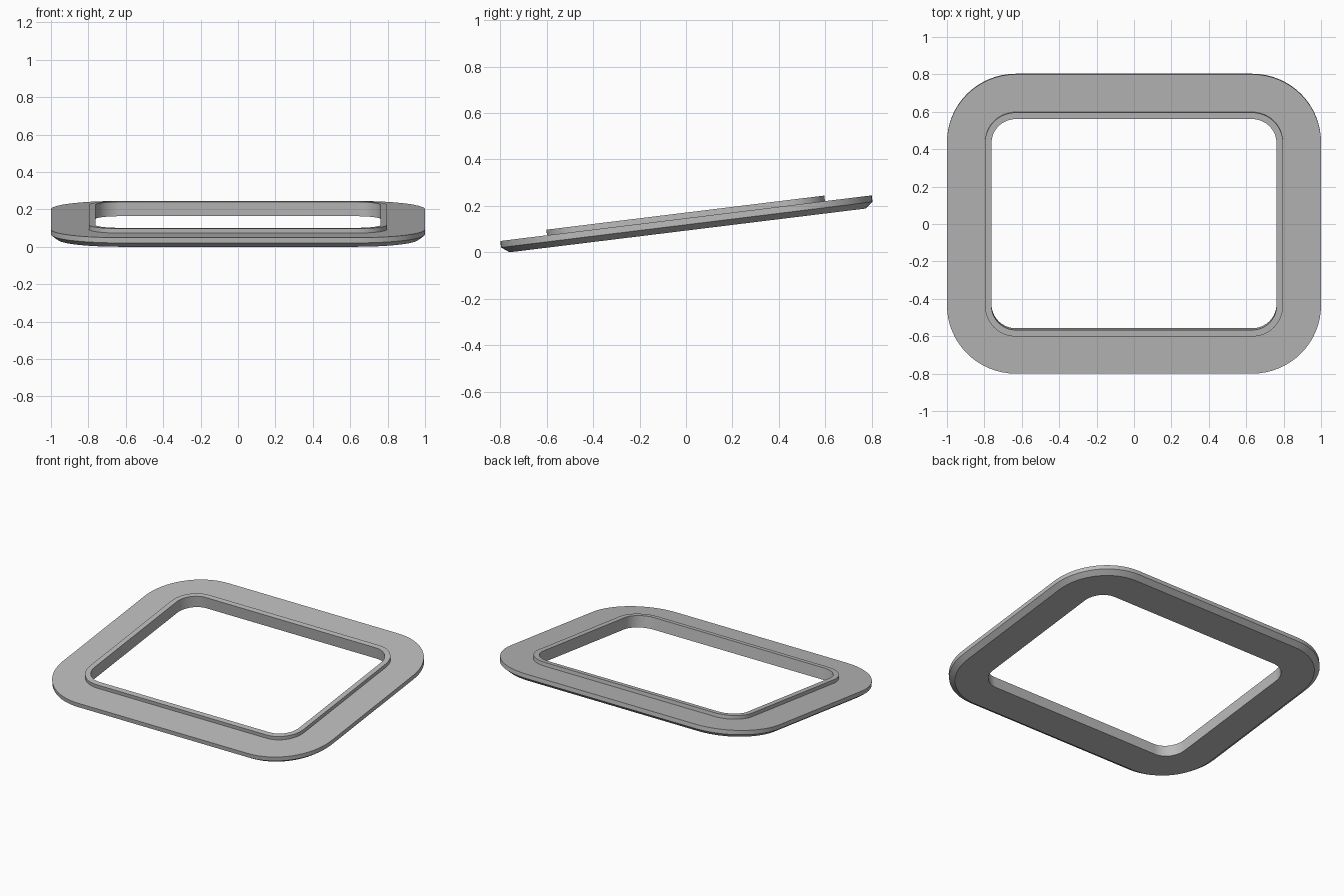
import bpy, bmesh, math
from mathutils import Matrix

old = bpy.data.objects.get("Cube")
if old:
    bpy.data.objects.remove(old, do_unlink=True)

# Material
grey = bpy.data.materials.new("satin grey")
grey.use_nodes = True
colour = (0.5, 0.5, 0.5, 1)
grey.diffuse_color = colour
grey.node_tree.nodes["Principled BSDF"].inputs["Base Color"].default_value = colour

CORNER_X, CORNER_Y = 0.632, 0.438   # shared centres of all corner arcs
STEPS = 16                          # segments per corner


def rounded_ring(bm, radius, z):
    """Rounded rectangle whose corners turn about the shared centres."""
    ring = []
    for quarter, (sx, sy) in enumerate([(1, 1), (-1, 1), (-1, -1), (1, -1)]):
        for i in range(STEPS + 1):
            a = math.pi / 2 * (quarter + i / STEPS)
            ring.append(bm.verts.new((sx * CORNER_X + radius * math.cos(a),
                                      sy * CORNER_Y + radius * math.sin(a), z)))
    return ring


# Cross-section (corner radius, height): chamfered flange with a raised inner lip
section = [
    (0.334, -0.053),  # underside, outer
    (0.368, -0.028),  # top of chamfer
    (0.368, 0.0),     # flange top, outer
    (0.165, 0.0),     # foot of lip
    (0.165, 0.024),   # lip top, outer
    (0.130, 0.024),   # lip top, inner
    (0.130, -0.053),  # underside, inner
]

# Sweep the section around the opening
bm = bmesh.new()
rings = [rounded_ring(bm, r, z) for r, z in section]
for low, high in zip(rings, rings[1:] + rings[:1]):
    for i in range(len(low)):
        j = (i + 1) % len(low)
        bm.faces.new((low[i], low[j], high[j], high[i]))
bmesh.ops.recalc_face_normals(bm, faces=bm.faces)

# Tilt the frame up towards the back
bm.transform(Matrix.Translation((0, 0, 0.147)) @ Matrix.Rotation(math.radians(7), 4, 'X'))
mesh = bpy.data.meshes.new("tilted_frame")
bm.to_mesh(mesh)
bm.free()
mesh.materials.append(grey)

frame = bpy.data.objects.new("tilted_frame", mesh)
bpy.context.collection.objects.link(frame)
bpy.context.view_layer.objects.active = frame
frame.select_set(True)
bpy.ops.object.shade_smooth_by_angle(angle=math.radians(25))
